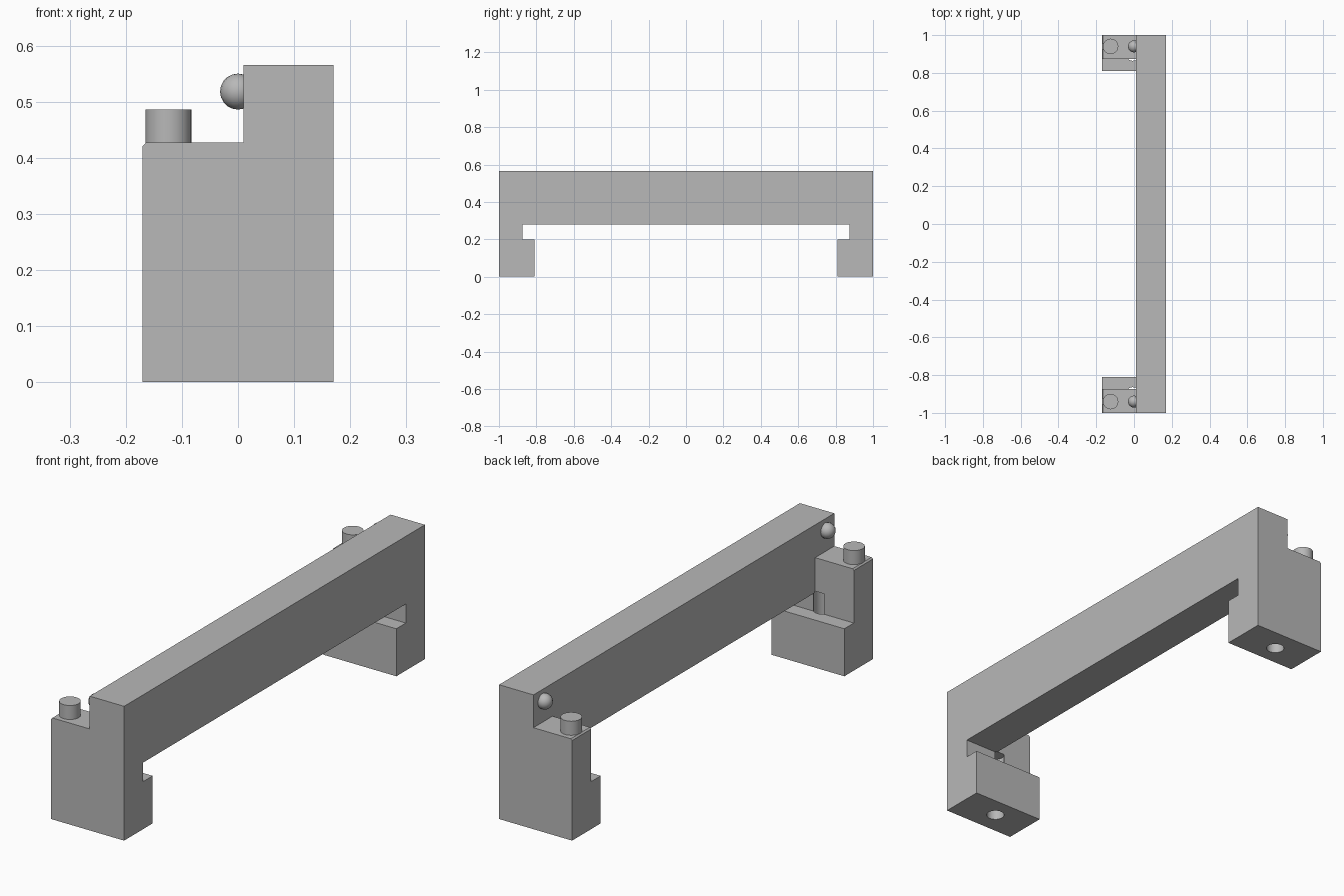
import bpy
import bmesh
from mathutils import Matrix, Vector

if "Cube" in bpy.data.objects:
    bpy.data.objects.remove(bpy.data.objects["Cube"], do_unlink=True)

# One plain grey for the whole model
grey = bpy.data.materials.new("plain grey")
grey.use_nodes = True
grey.diffuse_color = (0.48, 0.48, 0.48, 1)
grey.node_tree.nodes["Principled BSDF"].inputs["Base Color"].default_value = grey.diffuse_color

# Shared dimensions
SIDE, STEP_X = 0.17, 0.01
TOP, BAR_BOTTOM, STEP_Z, FOOT_Z = 0.565, 0.28, 0.427, 0.2
POST_Y, FOOT_Y = 0.873, 0.81
FASTENER_Y = 0.94


def finish(name, bm, smooth=False):
    bmesh.ops.recalc_face_normals(bm, faces=bm.faces)
    mesh = bpy.data.meshes.new(name)
    bm.to_mesh(mesh)
    bm.free()
    mesh.materials.append(grey)
    obj = bpy.data.objects.new(name, mesh)
    bpy.context.collection.objects.link(obj)
    if smooth:
        smooth_by_angle(obj)
    return obj


def activate(obj):
    bpy.ops.object.select_all(action="DESELECT")
    obj.select_set(True)
    bpy.context.view_layer.objects.active = obj


def smooth_by_angle(obj):
    activate(obj)
    bpy.ops.object.shade_smooth_by_angle(angle=0.6)


def extruded(profile, x0, x1):
    """Extrude a (y, z) outline along x."""
    bm = bmesh.new()
    face = bm.faces.new([bm.verts.new((x0, y, z)) for y, z in profile])
    result = bmesh.ops.extrude_face_region(bm, geom=[face])
    moved = [v for v in result["geom"] if isinstance(v, bmesh.types.BMVert)]
    bmesh.ops.translate(bm, verts=moved, vec=(x1 - x0, 0, 0))
    return bm


def cylinder(name, x, y, radius, z0, z1, smooth=True):
    bm = bmesh.new()
    bmesh.ops.create_cone(bm, cap_ends=True, segments=32, radius1=radius,
                          radius2=radius, depth=z1 - z0,
                          matrix=Matrix.Translation((x, y, (z0 + z1) / 2)))
    return finish(name, bm, smooth)


def combine(target, tool, operation):
    mod = target.modifiers.new("combine", "BOOLEAN")
    mod.operation, mod.solver, mod.object = operation, "EXACT", tool
    activate(target)
    bpy.ops.object.modifier_apply(modifier=mod.name)
    bpy.data.objects.remove(tool, do_unlink=True)


# Long bar with its two legs and feet, as one arch
half = [(1, TOP), (1, 0), (FOOT_Y, 0), (FOOT_Y, FOOT_Z),
        (POST_Y, FOOT_Z), (POST_Y, BAR_BOTTOM)]
arch = half + [(-y, z) for y, z in reversed(half)]
frame = finish("handle_frame", extruded(arch, STEP_X, SIDE))

for side in (-1, 1):
    # Lower side block with a foot, its outer top edge slightly chamfered
    outline = [(1, STEP_Z), (1, 0), (FOOT_Y, 0), (FOOT_Y, FOOT_Z),
               (POST_Y, FOOT_Z), (POST_Y, STEP_Z)]
    bm = extruded([(side * y, z) for y, z in outline], -SIDE, STEP_X)
    edges = [e for e in bm.edges
             if all(v.co.x < 0 and v.co.z > STEP_Z - 0.001 for v in e.verts)]
    bmesh.ops.bevel(bm, geom=edges, offset=0.006, segments=1, affect="EDGES")
    combine(frame, finish("side_block", bm), "UNION")

for side in (-1, 1):
    # Screw hole up through the foot, breaking out of the leg's inner face
    combine(frame, cylinder("hole_cutter", -0.007, side * 0.9, 0.036,
                            -0.05, 0.286, False), "DIFFERENCE")
smooth_by_angle(frame)

for end, side in (("front", -1), ("back", 1)):
    # Upright peg on the step
    cylinder(end + "_peg", -0.124, side * FASTENER_Y, 0.041, STEP_Z - 0.01, 0.486)
    # Round stud on the bar's inner wall
    bm = bmesh.new()
    centre = Vector((0, side * FASTENER_Y, 0.518))
    bmesh.ops.create_uvsphere(bm, u_segments=16, v_segments=10, radius=0.032,
                              matrix=Matrix.Translation(centre))
    finish(end + "_stud", bm, True)
